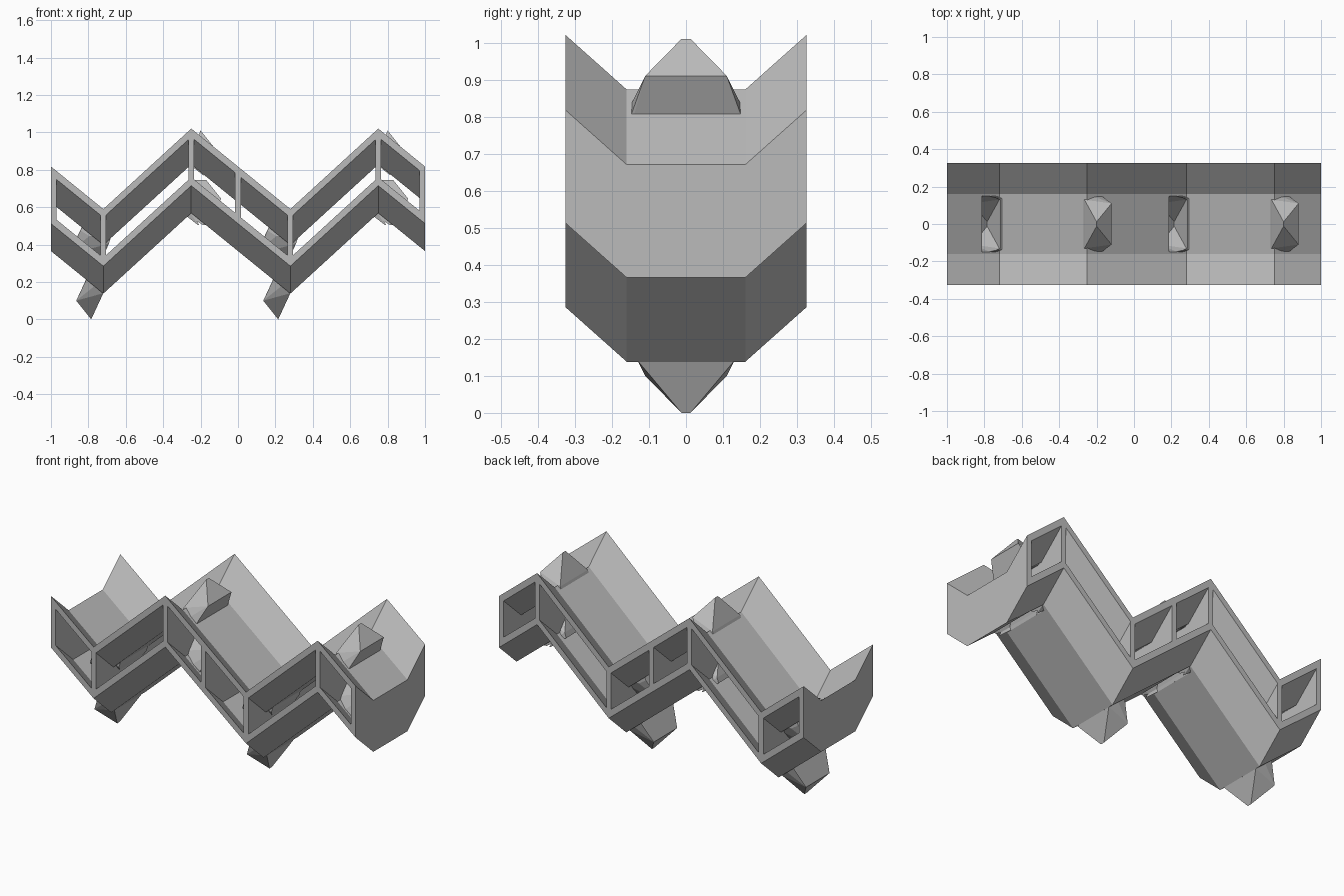
import bpy, bmesh
from mathutils import Vector

if bpy.data.objects.get("Cube"):
    bpy.data.objects.remove(bpy.data.objects["Cube"])

grey = bpy.data.materials.new("plain grey")
grey.use_nodes = True
grey.diffuse_color = (0.5, 0.5, 0.5, 1)
grey.node_tree.nodes["Principled BSDF"].inputs["Base Color"].default_value = (0.5, 0.5, 0.5, 1)

# Layout of the zigzag panel
HIGH, LOW = 1.02, 0.59              # rim height at peaks and valleys
HALF, FLAT, DROP = 0.325, 0.16, 0.147
DEPTH, SKIN, POST = 0.305, 0.045, 0.03
SLOPE = (HIGH - LOW) / 0.53
EDGE = HIGH - 0.25 * SLOPE
LINE = [(-1, EDGE), (-0.72, LOW), (-0.25, HIGH), (0.28, LOW), (0.75, HIGH), (1, EDGE)]
YS = [-HALF, -FLAT, FLAT, HALF]


def rim(x):
    """Rim height at any x along the zigzag."""
    for (x0, z0), (x1, z1) in zip(LINE, LINE[1:]):
        if x <= x1:
            return z0 + (z1 - z0) * (x - x0) / (x1 - x0)
    return EDGE


def finish(name, bm):
    bmesh.ops.recalc_face_normals(bm, faces=bm.faces)
    mesh = bpy.data.meshes.new(name)
    bm.to_mesh(mesh)
    bm.free()
    mesh.materials.append(grey)
    obj = bpy.data.objects.new(name, mesh)
    bpy.context.collection.objects.link(obj)
    return obj


def chevron(name, xs, top, thick):
    """Slab following the zigzag, with a trough-shaped cross-section."""
    bm = bmesh.new()
    rings = []
    for x in xs:
        upper = [(y, 0) for y in YS]
        lower = [(y, -thick) for y in reversed(YS)]
        ring = []
        for y, dz in upper + lower:
            sink = DROP if abs(y) <= FLAT else 0
            ring.append(bm.verts.new((x, y, rim(x) + top - sink + dz)))
        rings.append(ring)
    for a, b in zip(rings, rings[1:]):
        for i in range(8):
            j = (i + 1) % 8
            bm.faces.new((a[i], a[j], b[j], b[i]))
    for ring in (rings[0], rings[-1]):
        for i in range(3):
            bm.faces.new((ring[i], ring[i + 1], ring[6 - i], ring[7 - i]))
    return finish(name, bm)


# Half outline of the wedge-shaped peg below the left valley
PEG = [(-0.785, 0.012, 0), (-0.865, 0.11, 0.10), (-0.812, 0.15, 0.21),
       (-0.80, 0.15, 0.24), (-0.765, 0.15, 0.18), (-0.72, 0.13, 0.14), (-0.71, 0.13, 0.17)]


def peg(name, shift, turned, lift=0, pads=((0, 0),)):
    """Convex peg; turned half round about y for the upper side."""
    bm = bmesh.new()
    for dx, dz in pads:
        for x, y, z in PEG:
            for side in (-1, 1):
                p = Vector((x + dx, side * y, z + dz + lift))
                if turned:
                    p.x, p.z = -0.985 - p.x, 1.01 - p.z
                p.x += shift
                bm.verts.new(p)
    hull = bmesh.ops.convex_hull(bm, input=bm.verts)
    loose = {g for g in hull["geom_interior"] + hull["geom_unused"]
             if isinstance(g, bmesh.types.BMVert)}
    bmesh.ops.delete(bm, geom=list(loose), context="VERTS")
    return finish(name, bm)


def carve(obj, cutters):
    for cutter in cutters:
        mod = obj.modifiers.new("socket cut", "BOOLEAN")
        mod.operation, mod.solver, mod.object = "DIFFERENCE", "EXACT", cutter
    bpy.context.view_layer.update()
    graph = bpy.context.evaluated_depsgraph_get()
    mesh = bpy.data.meshes.new_from_object(obj.evaluated_get(graph))
    obj.modifiers.clear()
    obj.data = mesh


# Upper and lower skins
corners = [x for x, z in LINE]
top_skin = chevron("top_skin", corners, 0, SKIN)
bottom_skin = chevron("bottom_skin", corners, SKIN - DEPTH, SKIN)

# Upright ribs between the skins
ribs = []
for x in (-1 + POST / 2, -0.72, -0.25, 0, 0.28, 0.75, 1 - POST / 2):
    xs = [x - POST / 2, x, x + POST / 2]
    closed = abs(x) > 0.9
    gap = 0 if closed else 0.01
    ribs.append(chevron("rib", xs, -gap, DEPTH - 2 * gap))

# Pegs and matching sockets, one set per repeat
cutters, shells = [], []
for shift in (0, 1):
    for turned in (False, True):
        side = "upper" if turned else "lower"
        peg(side + "_peg", shift, turned)
        cutters.append(peg("socket_cutter", shift, turned, DEPTH))
        shells.append(peg("socket_shell", shift, turned, DEPTH,
                          ((-0.03, -0.04), (0.03, -0.04))))
for part in [top_skin, bottom_skin] + ribs + shells:
    carve(part, cutters)
for cutter in cutters:
    bpy.data.objects.remove(cutter)
